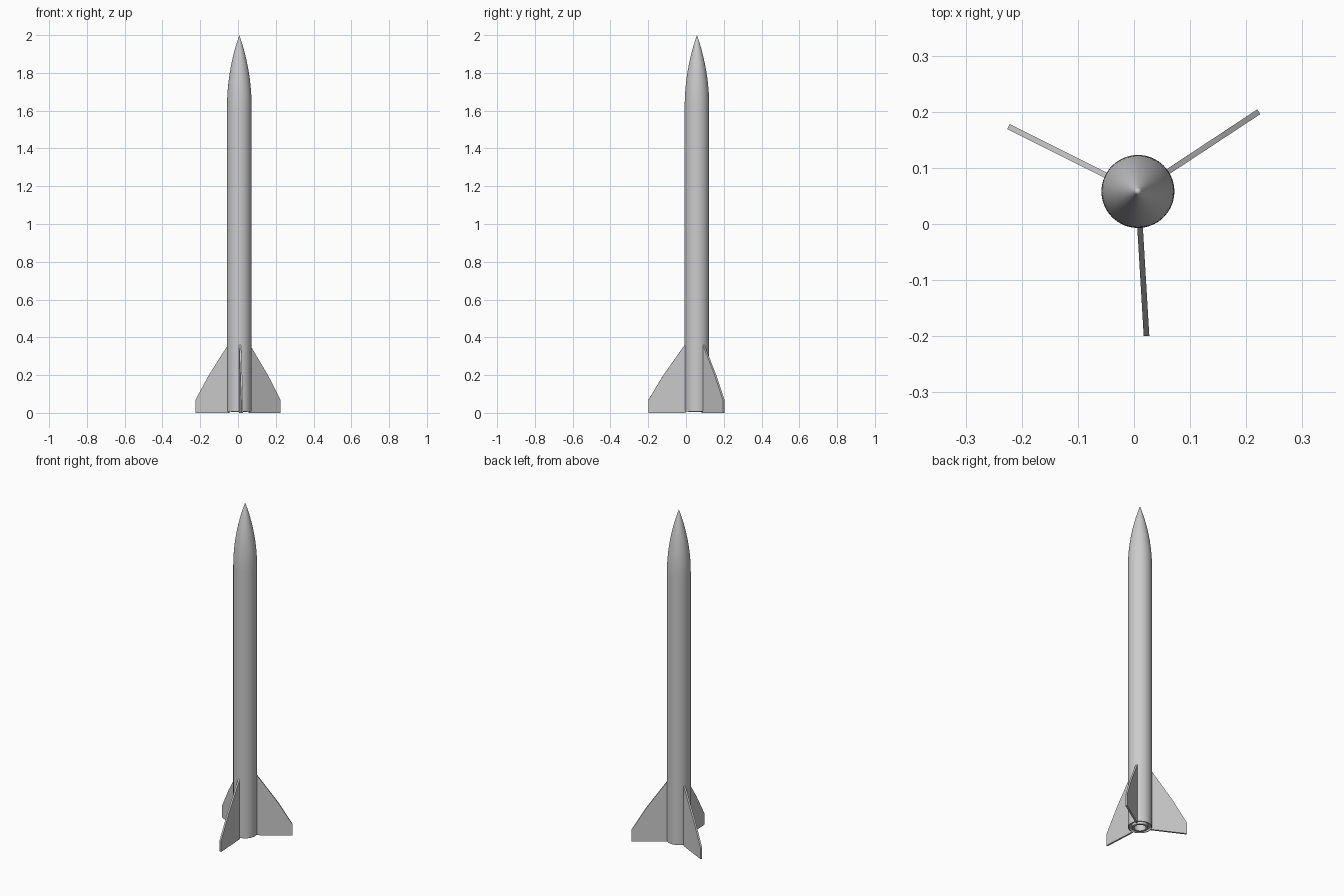
import bpy, bmesh, math

if "Cube" in bpy.data.objects:
    bpy.data.objects.remove(bpy.data.objects["Cube"])

CX, CY, R = 0.007, 0.058, 0.065
SEG = 64


def finish(name, bm, smooth=True):
    bmesh.ops.remove_doubles(bm, verts=bm.verts, dist=1e-5)
    bmesh.ops.recalc_face_normals(bm, faces=bm.faces)
    me = bpy.data.meshes.new(name)
    bm.to_mesh(me)
    bm.free()
    ob = bpy.data.objects.new(name, me)
    bpy.context.collection.objects.link(ob)
    ob.location = (CX, CY, 0)
    if smooth:
        bpy.ops.object.select_all(action='DESELECT')
        ob.select_set(True)
        bpy.context.view_layer.objects.active = ob
        bpy.ops.object.shade_smooth_by_angle(angle=math.radians(30))
    return ob


def lathe(name, profile):
    bm = bmesh.new()
    vs = [bm.verts.new((r, 0, z)) for r, z in profile]
    es = [bm.edges.new(p) for p in zip(vs, vs[1:])]
    bmesh.ops.spin(bm, geom=vs + es, cent=(0, 0, 0), axis=(0, 0, 1),
                   angle=2 * math.pi, steps=SEG, use_duplicate=False)
    return finish(name, bm)


# Body tube, with a recessed tail ring around the motor
NOSE_Z, TOP = 1.62, 2.0
lathe("body_tube", [(R, NOSE_Z), (R, 0.008), (R - 0.004, 0.008),
                    (R - 0.004, 0.02), (0.044, 0.02)])

# Pointed tangent ogive nose
L = TOP - NOSE_Z
rho = (R * R + L * L) / (2 * R)
lathe("nose_cone", [(max(0.0, math.sqrt(rho**2 - (L * i / 20)**2) + R - rho),
                     NOSE_Z + L * i / 20) for i in range(21)])

# Open motor tube
lathe("motor_tube", [(0.044, 0.02), (0.044, 0.004), (0.032, 0.004),
                     (0.032, 0.3), (0, 0.3)])

# Three swept fins
FIN = [(R - 0.004, 0.0), (0.258, 0.0), (0.258, 0.068),
       (0.178, 0.2), (R - 0.004, 0.365)]
for k in range(3):
    bm = bmesh.new()
    face = bm.faces.new([bm.verts.new((r, -0.005, z)) for r, z in FIN])
    ext = bmesh.ops.extrude_face_region(bm, geom=[face])
    bmesh.ops.translate(bm, vec=(0, 0.01, 0), verts=[
        v for v in ext["geom"] if isinstance(v, bmesh.types.BMVert)])
    fin = finish(f"fin_{k + 1}", bm, smooth=False)
    fin.rotation_euler.z = math.radians(-86.6 + 120 * k)
